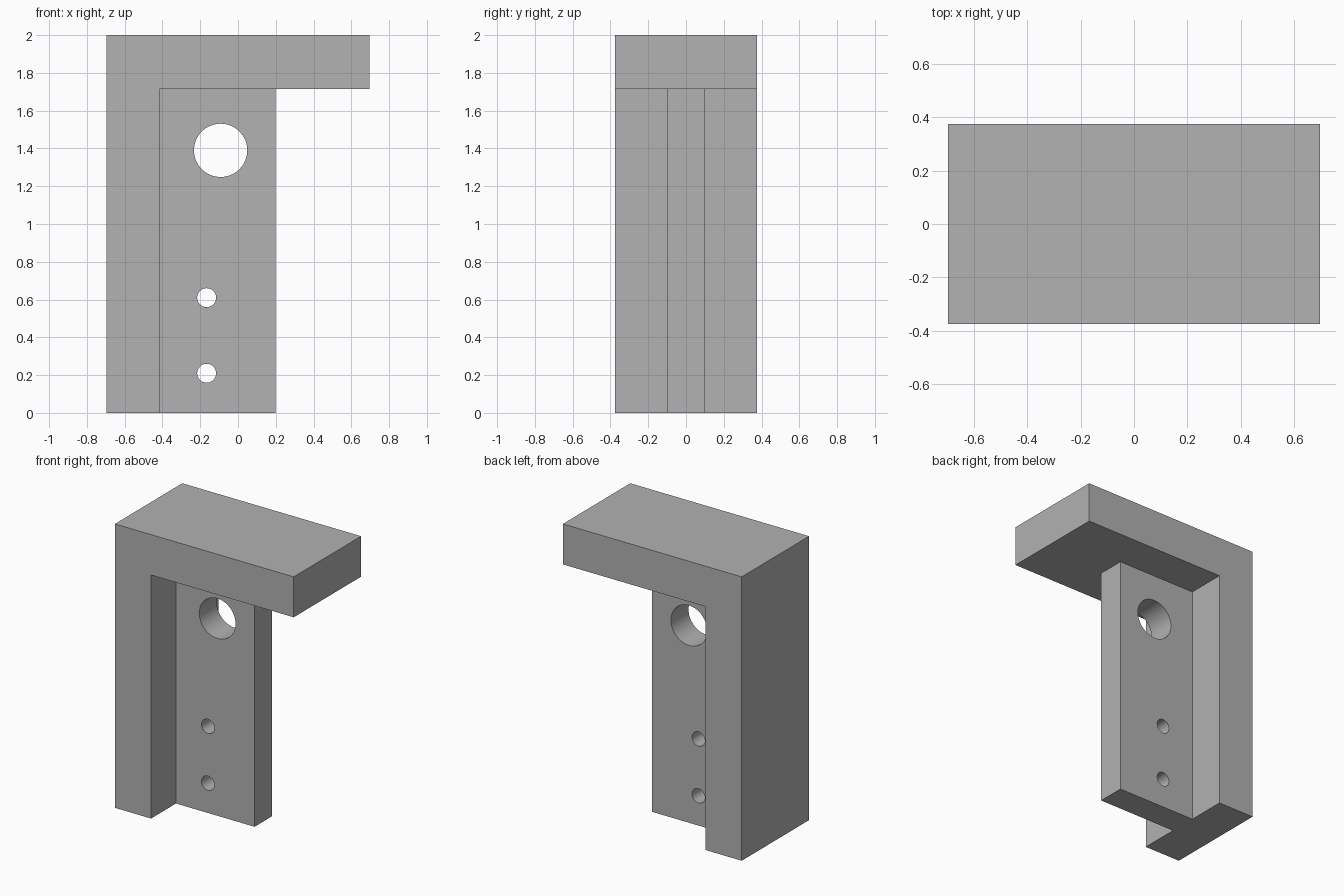
import bpy
import bmesh
from math import radians
from mathutils import Vector

if "Cube" in bpy.data.objects:
    bpy.data.objects.remove(bpy.data.objects["Cube"], do_unlink=True)

grey = bpy.data.materials.new("plain_grey")
grey.use_nodes = True
colour = (0.445, 0.445, 0.445, 1)
grey.diffuse_color = colour
grey.node_tree.nodes["Principled BSDF"].inputs["Base Color"].default_value = colour

LEFT, RIGHT, HALF_DEPTH = -0.697, 0.697, 0.375
INNER, SHELF_Z, TOP = -0.415, 1.715, 2.0
WEB_EDGE, WEB_HALF = 0.198, 0.098


def extrude_profile(name, points, half):
    """Extrude an x-z outline symmetrically along y."""
    bm = bmesh.new()
    face = bm.faces.new([bm.verts.new((x, -half, z)) for x, z in points])
    result = bmesh.ops.extrude_face_region(bm, geom=[face])
    moved = [g for g in result["geom"] if isinstance(g, bmesh.types.BMVert)]
    bmesh.ops.translate(bm, verts=moved, vec=Vector((0, 2 * half, 0)))
    bmesh.ops.recalc_face_normals(bm, faces=bm.faces)
    mesh = bpy.data.meshes.new(name)
    bm.to_mesh(mesh)
    bm.free()
    mesh.materials.append(grey)
    obj = bpy.data.objects.new(name, mesh)
    bpy.context.collection.objects.link(obj)
    return obj


def combine(target, tool, operation):
    """Apply a boolean and discard the helper."""
    mod = target.modifiers.new(operation.lower(), "BOOLEAN")
    mod.operation = operation
    mod.solver = "EXACT"
    mod.object = tool
    bpy.context.view_layer.objects.active = target
    bpy.ops.object.modifier_apply(modifier=mod.name)
    bpy.data.objects.remove(tool, do_unlink=True)


# Upright flange and overhanging top plate, one L-shaped body
bracket = extrude_profile("bracket", [
    (LEFT, 0), (INNER, 0), (INNER, SHELF_Z),
    (RIGHT, SHELF_Z), (RIGHT, TOP), (LEFT, TOP)], HALF_DEPTH)

# Central web, sunk into the body so the union is seamless
sink = 0.1
web = extrude_profile("web", [
    (INNER - sink, 0), (WEB_EDGE, 0),
    (WEB_EDGE, SHELF_Z + sink), (INNER - sink, SHELF_Z + sink)], WEB_HALF)
combine(bracket, web, "UNION")

# Large hole and two small bolt holes through the web
for x, z, radius in ((-0.092, 1.39, 0.141), (-0.166, 0.61, 0.05), (-0.166, 0.21, 0.05)):
    bpy.ops.mesh.primitive_cylinder_add(vertices=64, radius=radius, depth=0.5,
                                        location=(x, 0, z), rotation=(radians(90), 0, 0))
    cutter = bpy.context.object
    cutter.name = "hole_cutter"
    cutter.hide_render = True
    cutter.data.materials.append(grey)
    combine(bracket, cutter, "DIFFERENCE")

bpy.ops.object.select_all(action="DESELECT")
bracket.select_set(True)
bpy.context.view_layer.objects.active = bracket
bpy.ops.object.shade_smooth_by_angle(angle=radians(30))
